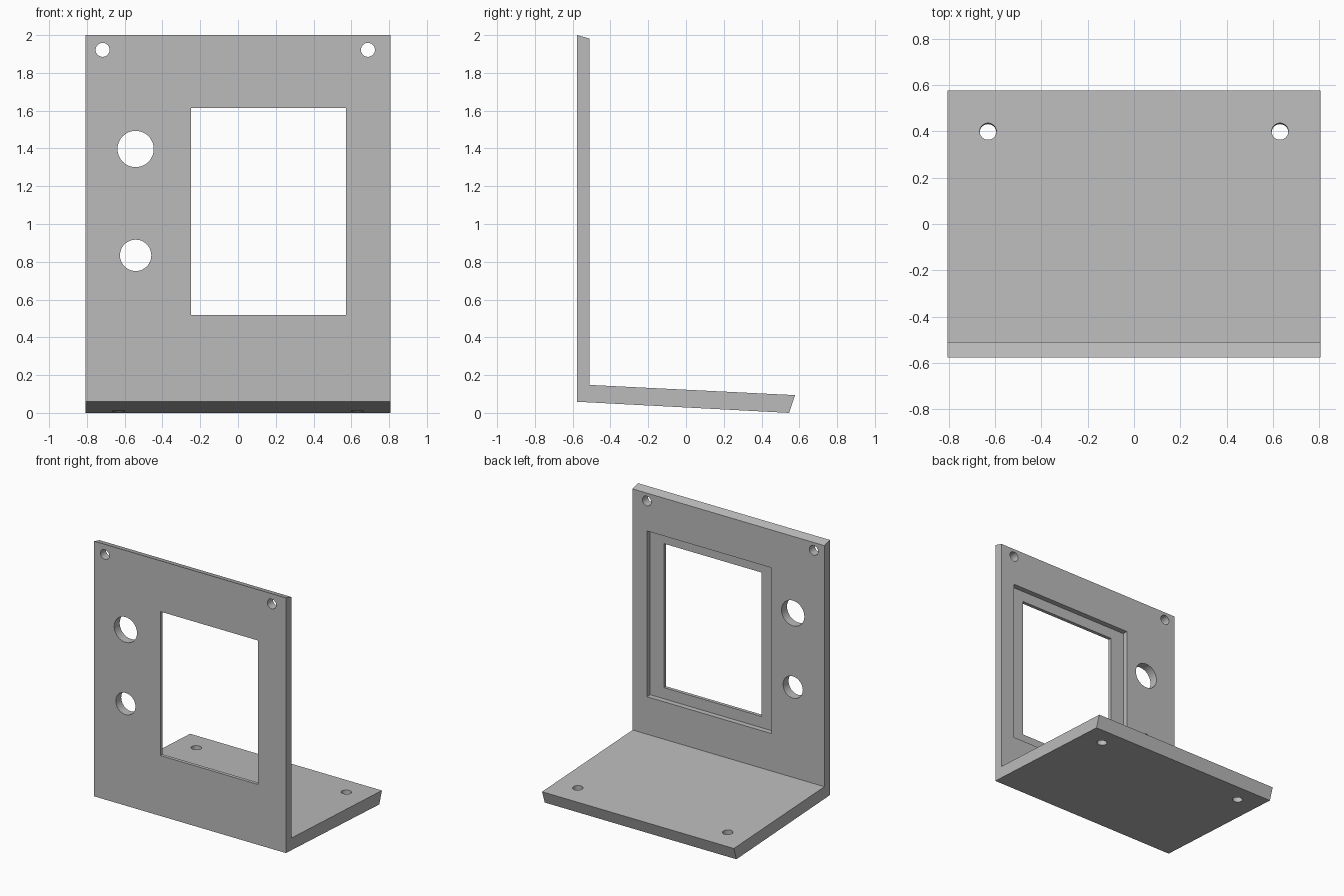
import bpy
import math
from mathutils import Vector

cube = bpy.data.objects.get("Cube")
if cube:
    bpy.data.objects.remove(cube, do_unlink=True)

HALF_WIDTH = 0.807
FRONT, BACK = -0.577, -0.511

grey = bpy.data.materials.new("plain grey")
grey.use_nodes = True
grey.diffuse_color = (0.5, 0.5, 0.5, 1)
grey.node_tree.nodes["Principled BSDF"].inputs["Base Color"].default_value = (0.5, 0.5, 0.5, 1)


def extruded_bracket(name, profile):
    """Sweep a (y, z) outline across the full width."""
    n = len(profile)
    verts = [(x, y, z) for x in (-HALF_WIDTH, HALF_WIDTH) for y, z in profile]
    faces = [tuple(range(n))[::-1], tuple(range(n, 2 * n))]
    faces += [(i, (i + 1) % n, n + (i + 1) % n, n + i) for i in range(n)]
    mesh = bpy.data.meshes.new(name)
    mesh.from_pydata(verts, [], faces)
    mesh.materials.append(grey)
    obj = bpy.data.objects.new(name, mesh)
    bpy.context.collection.objects.link(obj)
    return obj


def cut(target, cutter):
    cutter.hide_render = True
    cutter.data.materials.append(grey)
    mod = target.modifiers.new("cut", "BOOLEAN")
    mod.operation = "DIFFERENCE"
    mod.solver = "EXACT"
    mod.object = cutter
    bpy.ops.object.select_all(action="DESELECT")
    bpy.context.view_layer.objects.active = target
    target.select_set(True)
    bpy.ops.object.modifier_apply(modifier=mod.name)
    bpy.data.objects.remove(cutter, do_unlink=True)


def cut_box(target, x, y, z):
    """Cut a box given as (low, high) ranges."""
    ranges = (x, y, z)
    bpy.ops.mesh.primitive_cube_add(size=1, location=[sum(r) / 2 for r in ranges])
    box = bpy.context.object
    box.scale = [r[1] - r[0] for r in ranges]
    cut(target, box)


def cut_hole(target, centre, radius, axis):
    bpy.ops.mesh.primitive_cylinder_add(vertices=48, radius=radius, depth=0.4, location=centre)
    drill = bpy.context.object
    drill.rotation_euler = Vector(axis).to_track_quat("Z", "Y").to_euler()
    cut(target, drill)


# Upright panel and gently sloping foot in one L-shaped outline
bracket = extruded_bracket("panel_bracket", [
    (FRONT, 0.059), (0.546, 0), (0.577, 0.094),
    (BACK, 0.148), (BACK, 1.982), (FRONT, 2)])

# Display opening with a shallow seat on the back
cut_box(bracket, (-0.248, 0.572), (-0.7, -0.4), (0.518, 1.613))
cut_box(bracket, (-0.363, 0.687), (BACK - 0.04, -0.4), (0.433, 1.694))

# Control holes and upper screw holes
for x, z, radius in ((-0.542, 1.397, 0.096), (-0.542, 0.834, 0.083),
                     (-0.717, 1.922, 0.037), (0.688, 1.922, 0.037)):
    cut_hole(bracket, (x, BACK, z), radius, (0, 1, 0))

# Foot screw holes, square to the slope
for side in (-1, 1):
    cut_hole(bracket, (side * 0.631, 0.4, 0.1), 0.036, (0, 0.05, 1))

bpy.ops.object.select_all(action="DESELECT")
bpy.context.view_layer.objects.active = bracket
bracket.select_set(True)
bpy.ops.object.shade_smooth_by_angle(angle=math.radians(15))
